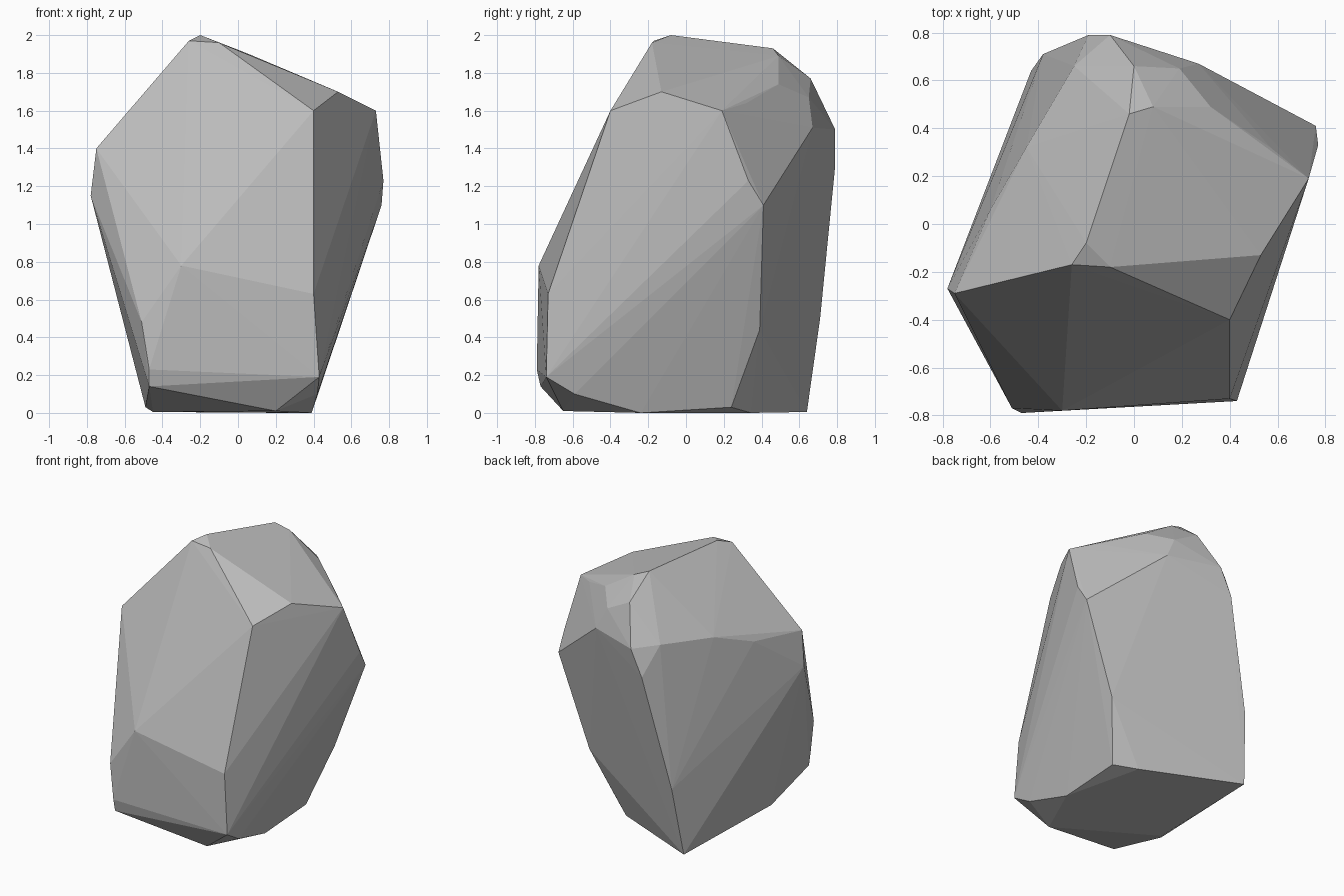
import bpy
import bmesh

if "Cube" in bpy.data.objects:
    bpy.data.objects.remove(bpy.data.objects["Cube"])

# Corner points of the boulder, grouped by region
crown = [(-.20, -.08, 2.0), (-.26, -.17, 1.97), (-.10, -.18, 1.96),
         (-.02, .46, 1.93), (.08, .49, 1.89), (.00, .66, 1.77)]
right_shoulder = [(.40, -.40, 1.60), (.53, -.13, 1.70), (.73, .19, 1.60),
                  (.57, .32, 1.64), (.32, .49, 1.74), (.19, .65, 1.67),
                  (.27, .67, 1.51), (.77, .33, 1.23), (.76, .41, 1.10)]
left_shoulder = [(-.75, -.29, 1.40), (-.78, -.27, 1.15), (-.60, .06, 1.41),
                 (-.45, .32, 1.50), (-.25, .66, 1.52)]
back_ridge = [(-.10, .79, 1.50), (-.19, .79, 1.31), (-.38, .71, .50)]
front_face = [(-.30, -.78, .78), (.40, -.73, .63), (.43, -.74, .19),
              (-.47, -.79, .23), (-.51, -.77, .48), (-.47, -.77, .14)]
base = [(-.43, .64, .005), (.52, .39, .44), (.39, .24, .03), (.25, .345, 0),
        (.39, -.24, 0), (.42, -.59, .10), (.20, -.65, .01),
        (-.49, -.30, .03), (-.45, -.25, .005)]

# Boulder: convex shell around the corner points
bm = bmesh.new()
for p in crown + right_shoulder + left_shoulder + back_ridge + front_face + base:
    bm.verts.new(p)
hull = bmesh.ops.convex_hull(bm, input=bm.verts)
spare = {v for v in hull["geom_interior"] + hull["geom_unused"]
         if isinstance(v, bmesh.types.BMVert)}
bmesh.ops.delete(bm, geom=list(spare), context='VERTS')
bmesh.ops.recalc_face_normals(bm, faces=bm.faces)
mesh = bpy.data.meshes.new("boulder")
bm.to_mesh(mesh)
bm.free()
boulder = bpy.data.objects.new("boulder", mesh)
bpy.context.collection.objects.link(boulder)

# Plain grey stone
stone = bpy.data.materials.new("grey stone")
stone.diffuse_color = (.5, .5, .5, 1)
stone.use_nodes = True
stone.node_tree.nodes["Principled BSDF"].inputs["Base Color"].default_value = stone.diffuse_color
mesh.materials.append(stone)
